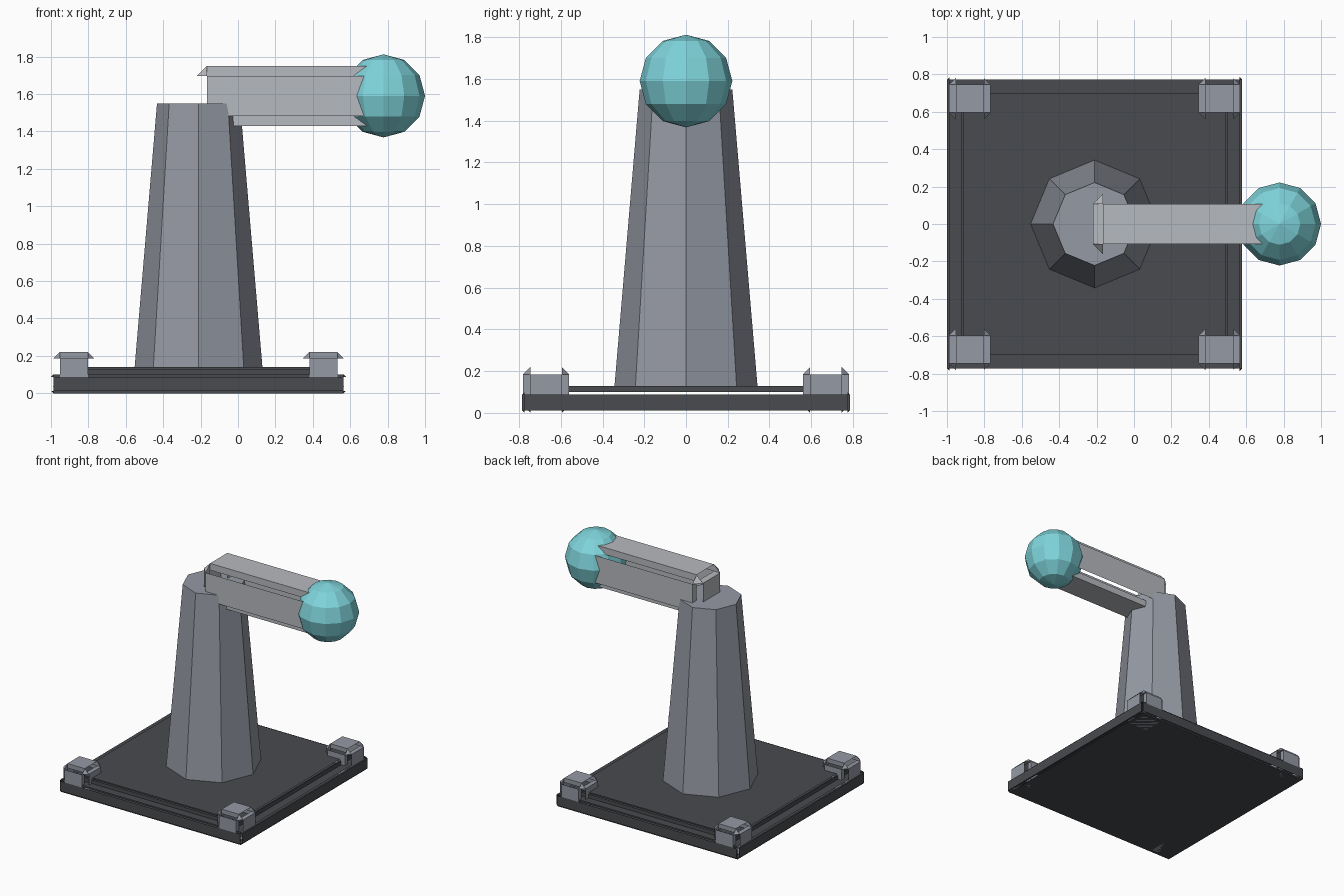
import bpy, bmesh
from itertools import product
from mathutils import Vector, Matrix

cube = bpy.data.objects.get("Cube")
if cube:
    bpy.data.objects.remove(cube, do_unlink=True)


def material(name, rgb):
    m = bpy.data.materials.new(name)
    m.use_nodes = True
    m.diffuse_color = (*rgb, 1)
    m.node_tree.nodes["Principled BSDF"].inputs["Base Color"].default_value = (*rgb, 1)
    return m


CHARCOAL = material("charcoal", (0.065, 0.07, 0.078))
STEEL = material("steel grey", (0.30, 0.32, 0.37))
PALE = material("pale grey", (0.47, 0.49, 0.52))
TEAL = material("teal", (0.21, 0.66, 0.71))


def finish(bm, name, mat):
    mesh = bpy.data.meshes.new(name)
    bm.to_mesh(mesh)
    bm.free()
    mesh.materials.append(mat)
    obj = bpy.data.objects.new(name, mesh)
    bpy.context.collection.objects.link(obj)
    return obj


def notched_box(name, mat, centre, half, b):
    """Box with cut corners whose long edges are stepped in as open grooves."""
    bm = bmesh.new()
    centre = Vector(centre)
    pts = {}
    for s in product((-1, 1), repeat=3):
        for axis in range(3):
            p = [s[i] * (half[i] - (0 if i == axis else b)) for i in range(3)]
            pts[s, axis] = bm.verts.new(centre + Vector(p))

    def face(verts, outward):
        f = bm.faces.new(verts)
        f.normal_update()
        if f.normal.dot(Vector(outward)) < 0:
            f.normal_flip()

    def sign(axis, a, u, v):
        s = [0, 0, 0]
        s[axis], s[(axis + 1) % 3], s[(axis + 2) % 3] = a, u, v
        return tuple(s)

    for axis in range(3):
        nxt, prev = (axis + 1) % 3, (axis + 2) % 3
        # main sides
        for a in (-1, 1):
            ring = [sign(axis, a, u, v) for u, v in ((-1, -1), (1, -1), (1, 1), (-1, 1))]
            out = Vector()
            out[axis] = a
            face([pts[s, axis] for s in ring], out)
        # groove walls along each edge
        for u, v in product((-1, 1), repeat=2):
            lo, hi = sign(axis, -1, u, v), sign(axis, 1, u, v)
            out = Vector()
            out[nxt] = u
            face([pts[lo, axis], pts[hi, axis], pts[hi, prev], pts[lo, prev]], out)
    # corner cuts
    for s in product((-1, 1), repeat=3):
        face([pts[s, i] for i in range(3)], s)
    return finish(bm, name, mat)


CX = -0.211

# base plates
notched_box("base_plate", CHARCOAL, (CX, 0, 0.05), (0.788, 0.785, 0.05), 0.012)
notched_box("upper_plate", CHARCOAL, (CX, 0, 0.115), (0.71, 0.71, 0.025), 0.01)

# corner feet
for sx, side in ((-1, "right"), (1, "left")):
    for sy, end in ((-1, "front"), (1, "back")):
        notched_box(f"{end}_{side}_foot", STEEL, (CX + sx * 0.667, sy * 0.67, 0.11),
                    (0.11, 0.11, 0.11), 0.035)

# tapered eight-sided tower
bm = bmesh.new()
bmesh.ops.create_cone(bm, cap_ends=True, segments=8, radius1=0.345, radius2=0.222,
                      depth=1.45, matrix=Matrix.Translation((CX, 0, 0.825)))
finish(bm, "tower", STEEL)

# horizontal arm
notched_box("arm", PALE, (0.28, 0, 1.59), (0.5, 0.16, 0.16), 0.053)

# faceted ball on the arm's end
bm = bmesh.new()
bmesh.ops.create_uvsphere(bm, u_segments=12, v_segments=6, radius=0.222,
                          matrix=Matrix.Translation((0.778, 0, 1.59)))
finish(bm, "ball", TEAL)
